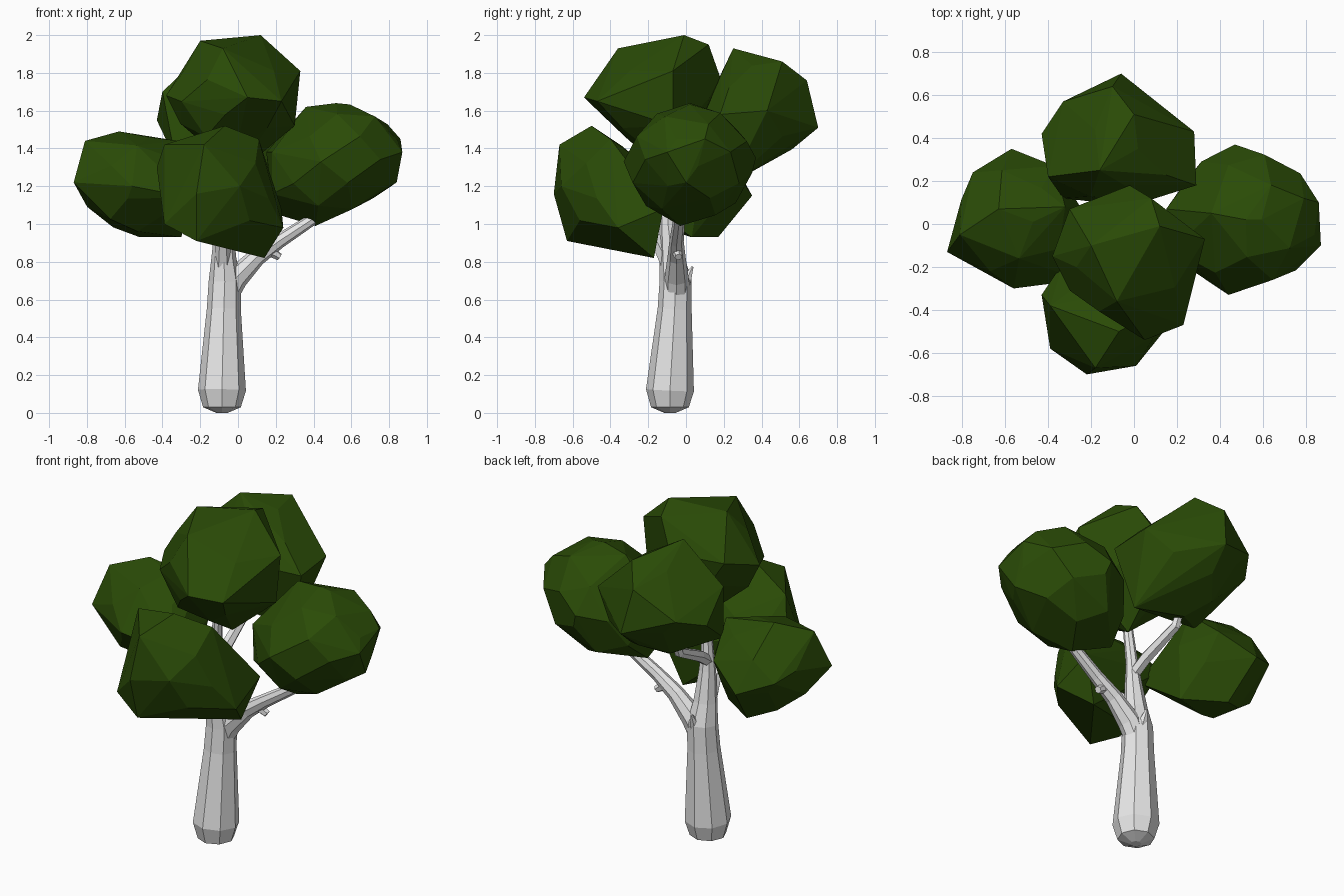
import bpy, bmesh, math
from mathutils import Vector


def material(name, col):
    m = bpy.data.materials.new(name)
    m.diffuse_color = (*col, 1)
    return m


BARK = material("pale bark", (0.8, 0.8, 0.8))
LEAF = material("dark green leaves", (0.023, 0.07, 0.002))


def finish(bm, name, mat):
    bmesh.ops.recalc_face_normals(bm, faces=bm.faces)
    me = bpy.data.meshes.new(name)
    bm.to_mesh(me)
    bm.free()
    me.materials.append(mat)
    ob = bpy.data.objects.new(name, me)
    bpy.context.collection.objects.link(ob)


def limb(name, path, sides=8):
    """Faceted tapering tube through (x, y, z, radius) stations."""
    bm = bmesh.new()
    pts = [Vector(p[:3]) for p in path]
    rings = []
    for i, p in enumerate(path):
        d = pts[min(i + 1, len(pts) - 1)] - pts[max(i - 1, 0)]
        q = Vector((0, 0, 1)).rotation_difference(d.normalized())
        rings.append([bm.verts.new(pts[i] + q @ Vector((
            p[3] * math.cos(2 * math.pi * k / sides),
            p[3] * math.sin(2 * math.pi * k / sides), 0)))
            for k in range(sides)])
    for a, b in zip(rings, rings[1:]):
        for k in range(sides):
            j = (k + 1) % sides
            bm.faces.new((a[k], a[j], b[j], b[k]))
    bm.faces.new(rings[0])
    bm.faces.new(rings[-1])
    finish(bm, name, BARK)


def clump(name, centre, radii, corners, slope=0.0, n=24):
    """Faceted leaf mass: hull of a coarse ellipsoid and its jutting corners."""
    bm = bmesh.new()
    for i in range(n):
        z = 1 - (2 * i + 1) / n
        r, a = math.sqrt(1 - z * z), i * 2.39996
        x, y = r * math.cos(a) * radii[0], r * math.sin(a) * radii[1]
        bm.verts.new(Vector(centre) + Vector((x, y, z * radii[2] + slope * x)))
    for c in corners:
        bm.verts.new(c)
    bmesh.ops.convex_hull(bm, input=bm.verts)
    bmesh.ops.delete(bm, geom=[v for v in bm.verts if not v.link_faces], context='VERTS')
    bmesh.ops.dissolve_limit(bm, angle_limit=math.radians(6),
                             verts=bm.verts, edges=bm.edges)
    finish(bm, name, LEAF)


# Trunk and branches
limb("trunk", [(-.085, -.085, 0, .03), (-.085, -.085, .03, .1), (-.085, -.085, .12, .127),
               (-.075, -.06, .55, .09), (-.07, -.055, .7, .085),
               (-.075, -.075, .82, .066), (-.075, -.095, 1.0, .047), (-.07, -.1, 1.12, .034),
               (-.05, -.12, 1.4, .025)])
limb("right_branch", [(-.07, -.05, .6, .06), (-.01, -.05, .715, .064), (.1, -.05, .825, .048),
                      (.22, -.05, .91, .038), (.48, -.03, 1.08, .028)])
limb("back_branch", [(-.075, -.1, 1.05, .034), (-.085, 0, 1.12, .034),
                     (-.11, .22, 1.23, .028), (-.11, .27, 1.35, .02)], 6)
limb("front_branch", [(-.08, -.07, .74, .05), (-.08, -.16, .92, .035), (-.08, -.35, 1.1, .02)], 6)
limb("branch_knob", [(.14, -.05, .87, .028), (.19, -.045, .845, .026), (.22, -.04, .825, .02)], 6)
limb("trunk_stub", [(-.06, -.04, .62, .045), (-.06, .005, .71, .028), (-.06, .035, .775, .006)], 6)

# Leaf clumps
clump("top_leaves", (-.03, -.16, 1.66), (.31, .3, .28),
      [(.12, -.01, 2.0), (-.2, -.1, 1.97), (.33, -.07, 1.81), (.23, -.47, 1.65),
       (.05, -.54, 1.67), (-.08, -.36, 1.93), (-.38, -.15, 1.68), (-.02, .18, 1.78),
       (.08, .12, 1.95), (-.3, .07, 1.75), (.3, -.07, 1.52), (.0, -.05, 1.27)])
clump("back_leaves", (-.07, .35, 1.57), (.31, .27, .28),
      [(-.06, .7, 1.51), (-.1, .64, 1.76), (.28, .43, 1.6), (.29, .18, 1.58),
       (-.33, .57, 1.6), (-.43, .42, 1.55), (-.16, .25, 1.93), (0, .51, 1.86),
       (-.4, .22, 1.7), (.2, .24, 1.22), (-.1, .3, 1.25), (-.33, .12, 1.34)])
clump("right_leaves", (.51, .02, 1.32), (.345, .335, .305),
      [(.87, -.1, 1.38), (.86, .1, 1.45), (.84, 0, 1.22), (.52, .02, 1.64),
       (.47, .37, 1.35), (.44, -.33, 1.33), (.41, -.03, .99), (.36, .05, 1.62),
       (.15, .07, 1.38), (.21, .06, 1.05), (.18, -.12, 1.38), (.18, -.11, 1.16)],
      slope=.2, n=34)
clump("left_leaves", (-.55, .01, 1.21), (.28, .28, .26),
      [(-.87, -.13, 1.22), (-.81, -.05, 1.44), (-.63, .07, 1.49), (-.32, .08, 1.44),
       (-.52, .17, .93), (-.3, .03, .93), (-.56, -.3, 1.2), (-.25, -.26, 1.14),
       (-.57, .35, 1.15), (-.75, .24, 1.22), (-.25, .08, 1.22), (-.37, .27, 1.27)])
clump("front_leaves", (-.1, -.42, 1.17), (.27, .24, .28),
      [(-.39, -.38, 1.42), (-.43, -.33, 1.3), (-.07, -.5, 1.52), (.11, -.4, 1.45),
       (.23, -.12, 1.08), (.14, -.17, .82), (-.22, -.63, .91), (-.39, -.58, 1.0),
       (-.22, -.7, 1.16), (-.18, -.67, 1.42), (.01, -.66, 1.2), (-.33, -.18, 1.2),
       (.24, -.36, .98)])
